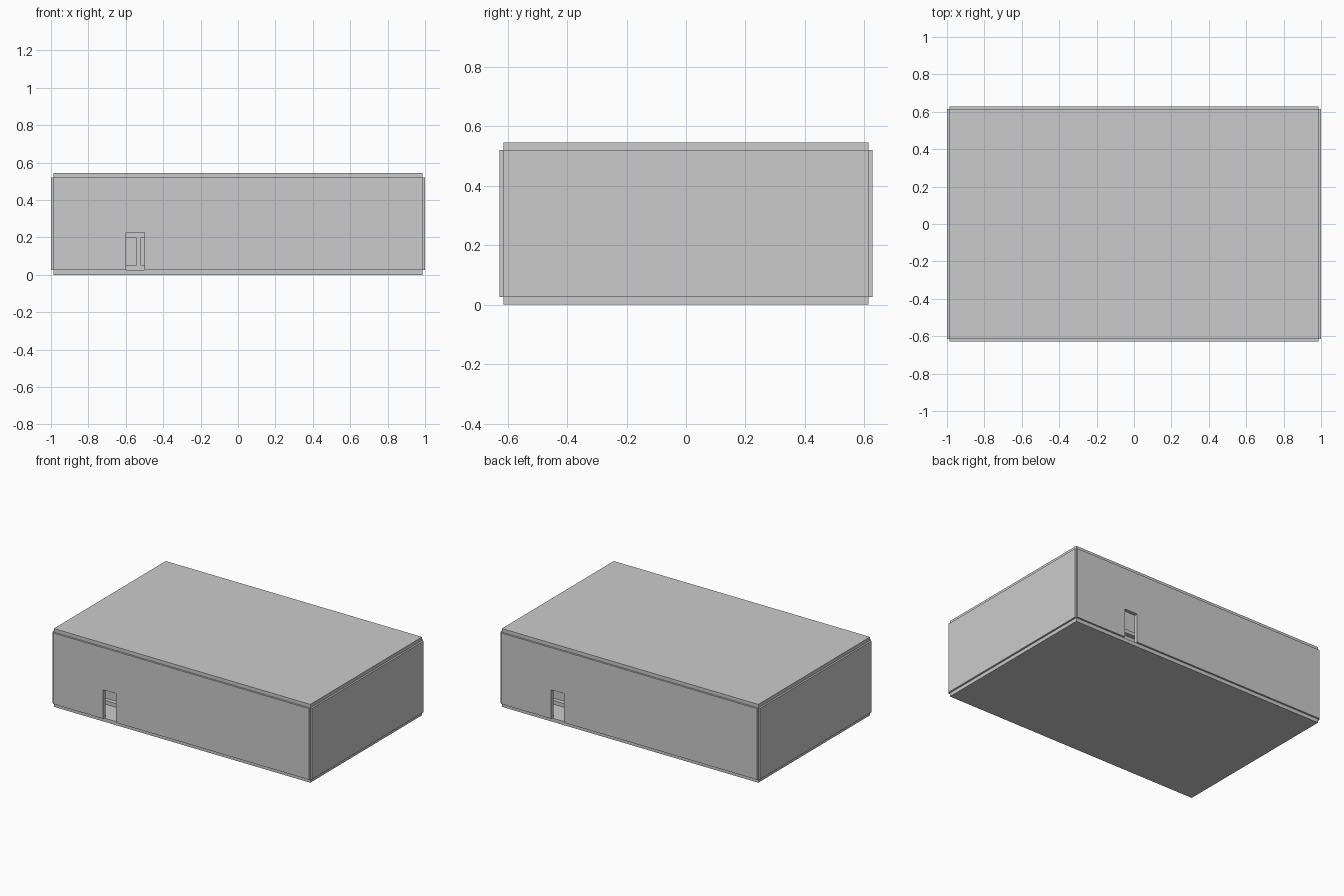
import bpy, bmesh
from mathutils import Matrix

if "Cube" in bpy.data.objects:
    bpy.data.objects.remove(bpy.data.objects["Cube"])

T = 0.025                      # panel thickness
HX, HY = 0.9875, 0.615         # half size of floor and roof
Z0, Z1 = 0.025, 0.52           # bottom and top of the walls


def finish(name, bm):
    bmesh.ops.recalc_face_normals(bm, faces=bm.faces)
    mesh = bpy.data.meshes.new(name)
    bm.to_mesh(mesh)
    bm.free()
    ob = bpy.data.objects.new(name, mesh)
    bpy.context.collection.objects.link(ob)
    return ob


def box(name, x0, x1, y0, y1, z0, z1):
    size = Matrix.Diagonal((x1 - x0, y1 - y0, z1 - z0, 1))
    place = Matrix.Translation(((x0 + x1) / 2, (y0 + y1) / 2, (z0 + z1) / 2))
    bm = bmesh.new()
    bmesh.ops.create_cube(bm, size=1, matrix=place @ size)
    return finish(name, bm)


def door_wall(name, turn):
    # wall outline with a doorway notch, given thickness along y
    outline = [(-HX, Z0), (-0.6, Z0), (-0.6, 0.227), (-0.5, 0.227),
               (-0.5, Z0), (HX, Z0), (HX, Z1), (-HX, Z1)]
    bm = bmesh.new()
    face = bm.faces.new([bm.verts.new((x, -HY - T / 2, z)) for x, z in outline])
    new = bmesh.ops.extrude_face_region(bm, geom=[face])["geom"]
    bmesh.ops.translate(bm, vec=(0, T, 0),
                        verts=[v for v in new if isinstance(v, bmesh.types.BMVert)])
    ob = finish(name, bm)
    ob.data.transform(Matrix.Rotation(turn, 4, 'Z'))


# Floor and roof slabs
box("floor", -HX, HX, -HY, HY, 0, Z0)
box("roof", -HX, HX, -HY, HY, Z1, Z1 + T)

# Long walls, each with a doorway
door_wall("front_wall", 0)
door_wall("back_wall", 3.14159265)

# End walls centred on the floor edge
for name, s in (("left_wall", -1), ("right_wall", 1)):
    x = s * HX
    box(name, x - T / 2, x + T / 2, -HY, HY, Z0, Z1)

# Inner rack seen through the doorways: shelves, uprights, recessed core
RX, RY = 0.81, 0.44
for i in range(3):
    z = Z0 + i * 0.175
    box(f"shelf_{i}", -RX, RX, -RY, RY, z, z + T)
for s in (-1, 1):
    for i in range(-3, 4):
        x = i * 0.266
        y0, y1 = sorted((s * RY, s * (RY - 0.03)))
        box("upright", x - T / 2, x + T / 2, y0, y1, Z0 + T, Z0 + 0.35)
box("rack_core", -RX + 0.03, RX - 0.03, -RY + 0.03, RY - 0.03, Z0 + T, Z0 + 0.35)
